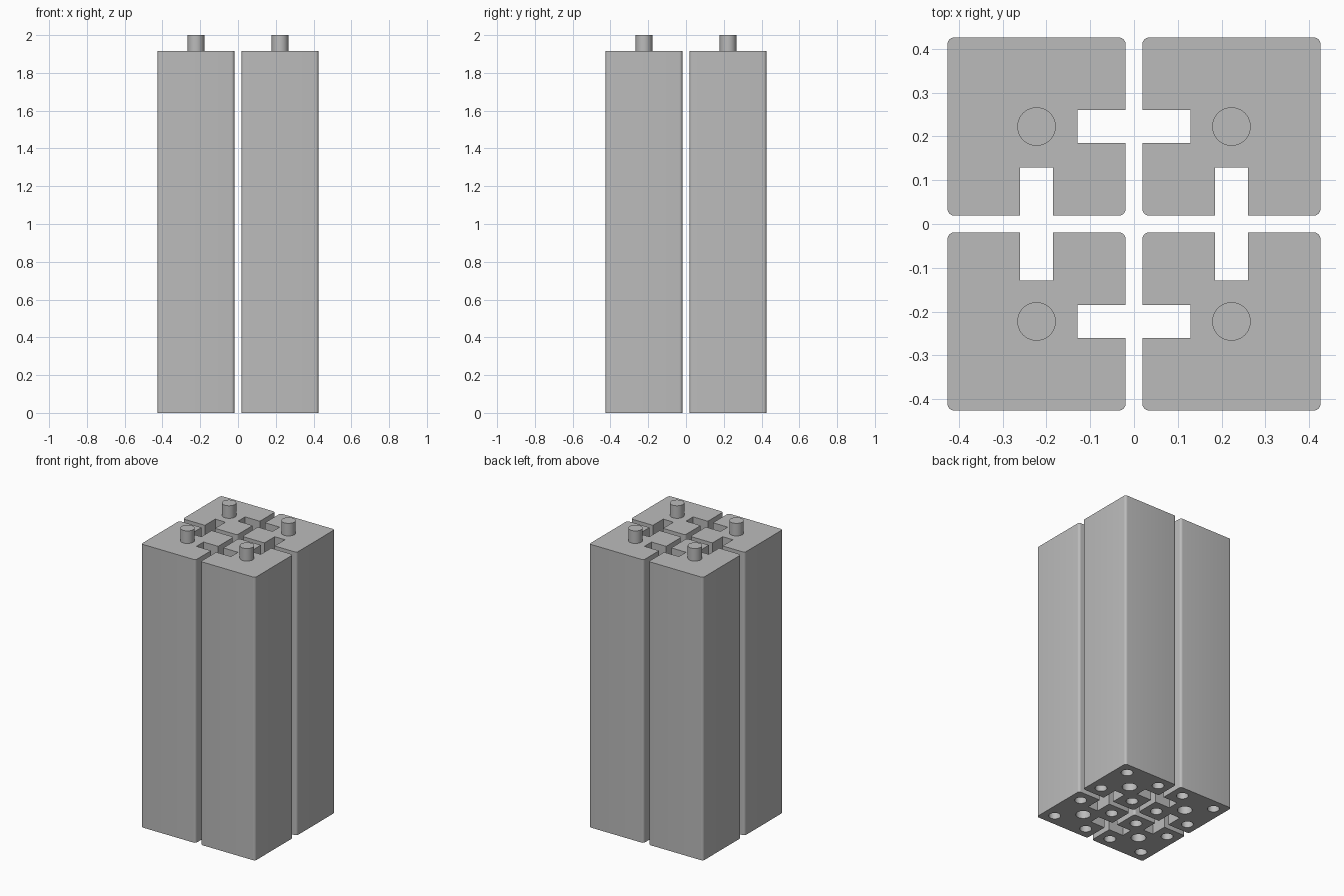
import bpy, bmesh, math
from mathutils import Matrix

default = bpy.data.objects.get("Cube")
if default:
    bpy.data.objects.remove(default, do_unlink=True)

HEIGHT = 1.915      # post height
HALF = 0.2035       # half the post width
CENTRE = 0.2225     # post axis from the middle
SLOT = 0.038        # half the slot width
SLOT_END = -0.0935  # inner end of the slot, from the post axis
ROUND = 0.016       # corner radius

grey = bpy.data.materials.new("plain grey")
grey.use_nodes = True
colour = (0.5, 0.5, 0.5, 1)
grey.diffuse_color = colour
grey.node_tree.nodes["Principled BSDF"].inputs["Base Color"].default_value = colour


def make_object(name, bm):
    mesh = bpy.data.meshes.new(name)
    bmesh.ops.recalc_face_normals(bm, faces=bm.faces[:])
    bm.to_mesh(mesh)
    bm.free()
    mesh.materials.append(grey)
    obj = bpy.data.objects.new(name, mesh)
    bpy.context.collection.objects.link(obj)
    return obj


def add_cylinder(bm, x, y, radius, bottom, top):
    bmesh.ops.create_cone(bm, cap_ends=True, segments=40, radius1=radius, radius2=radius,
                          depth=top - bottom,
                          matrix=Matrix.Translation((x, y, (bottom + top) / 2)))


def smooth(obj):
    bpy.ops.object.select_all(action="DESELECT")
    obj.select_set(True)
    bpy.context.view_layer.objects.active = obj
    bpy.ops.object.shade_smooth_by_angle(angle=math.radians(35))


def corner(sx, sy, start):
    """Rounded corner, counter-clockwise from the start angle."""
    c = HALF - ROUND
    return [(sx * c + ROUND * math.cos(math.radians(start + a)),
             sy * c + ROUND * math.sin(math.radians(start + a))) for a in range(0, 91, 15)]


# Post outline: rounded square with slots in the two inward sides
slot_y = [(-SLOT, -HALF), (-SLOT, SLOT_END), (SLOT, SLOT_END), (SLOT, -HALF)]
slot_x = [(y, x) for x, y in reversed(slot_y)]
outline = (corner(1, 1, 0) + corner(-1, 1, 90) + slot_x
           + corner(-1, -1, 180) + slot_y + corner(1, -1, 270))
bm = bmesh.new()
base = bm.faces.new([bm.verts.new((x, y, 0)) for x, y in outline])
walls = bmesh.ops.extrude_face_region(bm, geom=[base], use_keep_orig=True)
bmesh.ops.translate(bm, vec=(0, 0, HEIGHT),
                    verts=[v for v in walls["geom"] if isinstance(v, bmesh.types.BMVert)])
post = make_object("post_1", bm)

# Blind holes in the underside: a socket and four smaller corner holes
bm = bmesh.new()
add_cylinder(bm, 0, 0, 0.046, -0.05, 0.1)
for sx in (-1, 1):
    for sy in (-1, 1):
        add_cylinder(bm, sx * 0.125, sy * 0.125, 0.037, -0.05, 0.1)
cutter = make_object("hole_cutter", bm)
cutter.hide_render = True
cut = post.modifiers.new("holes", "BOOLEAN")
cut.operation = "DIFFERENCE"
cut.solver = "EXACT"
cut.object = cutter
bpy.context.view_layer.objects.active = post
bpy.ops.object.modifier_apply(modifier=cut.name)
bpy.data.objects.remove(cutter, do_unlink=True)
smooth(post)

# Locating peg on top
bm = bmesh.new()
add_cylinder(bm, 0, 0, 0.044, HEIGHT - 0.01, 2.0)
peg = make_object("peg_1", bm)
smooth(peg)

# Four posts turned around the middle, slots facing inward
for i in range(4):
    place = Matrix.Rotation(i * math.pi / 2, 4, "Z") @ Matrix.Translation((CENTRE, CENTRE, 0))
    for part, name in ((post, "post"), (peg, "peg")):
        obj = part
        if i:
            obj = bpy.data.objects.new(f"{name}_{i + 1}", part.data)
            bpy.context.collection.objects.link(obj)
        obj.matrix_world = place
